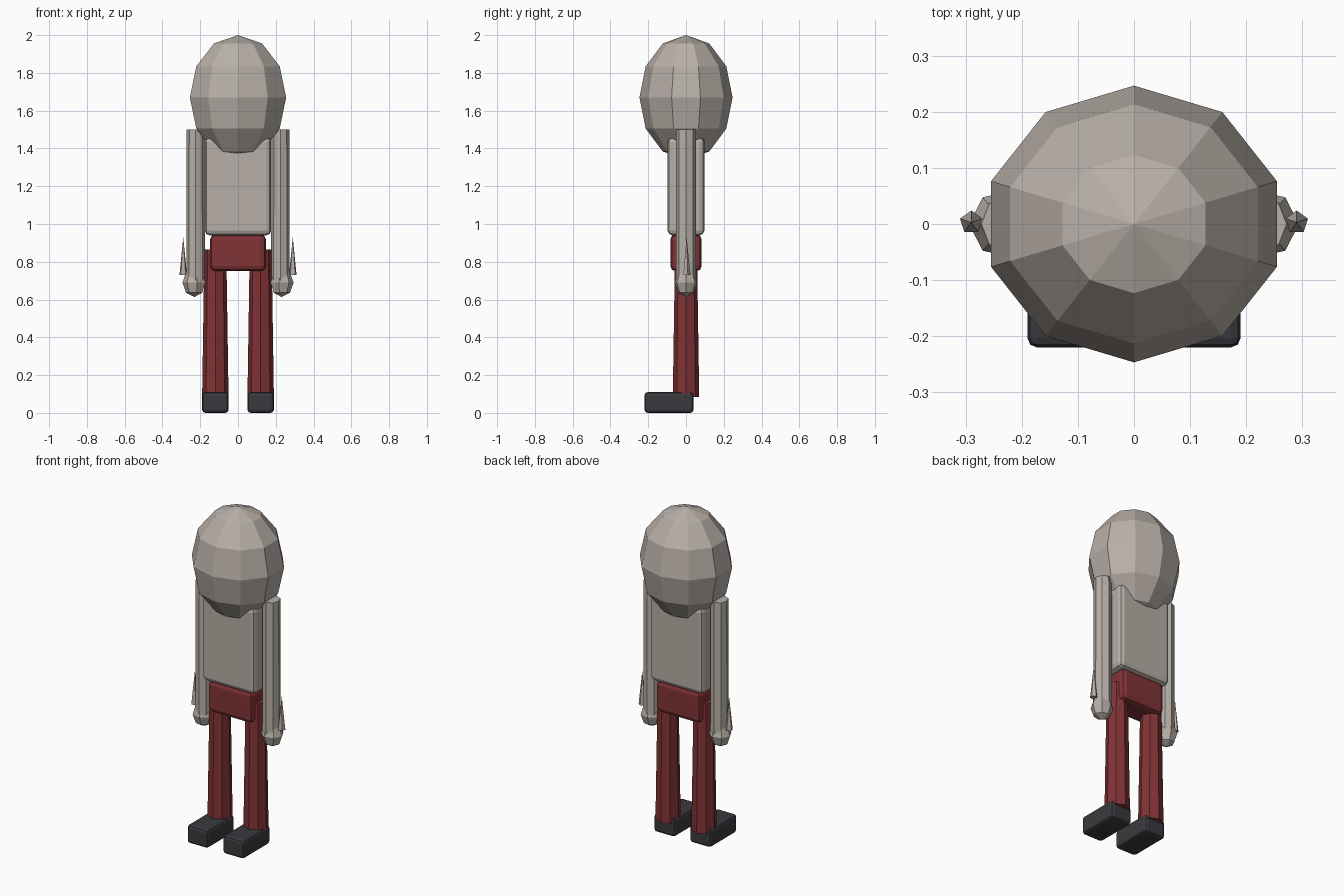
import bpy
import bmesh
from math import sin, cos, pi

cube = bpy.data.objects.get("Cube")
if cube:
    bpy.data.objects.remove(cube, do_unlink=True)


def material(name, rgb):
    m = bpy.data.materials.new(name)
    m.use_nodes = True
    color = (*rgb, 1)
    m.diffuse_color = color
    bsdf = next(n for n in m.node_tree.nodes if n.type == "BSDF_PRINCIPLED")
    bsdf.inputs["Base Color"].default_value = color
    return m


skin = material("warm grey", (0.48, 0.43, 0.39))
cloth = material("dark red", (0.22, 0.033, 0.036))
leather = material("charcoal", (0.042, 0.042, 0.049))


def finish(name, bm, mat):
    bmesh.ops.recalc_face_normals(bm, faces=bm.faces)
    mesh = bpy.data.meshes.new(name)
    bm.to_mesh(mesh)
    bm.free()
    mesh.materials.append(mat)
    obj = bpy.data.objects.new(name, mesh)
    bpy.context.collection.objects.link(obj)
    return obj


def lathe(name, mat, center, profile, sides, start=0.0, squash=1.0):
    """Faceted solid from (radius, height) pairs; zero radius makes a pole."""
    bm = bmesh.new()
    cx, cy = center
    rings = []
    for r, z in profile:
        angles = [start + 2 * pi * i / sides for i in range(sides if r else 1)]
        rings.append([bm.verts.new((cx + r * cos(a), cy + r * squash * sin(a), z))
                      for a in angles])
    for low, high in zip(rings, rings[1:]):
        for i in range(sides):
            j = (i + 1) % sides
            corners = [low[i % len(low)], low[j % len(low)],
                       high[j % len(high)], high[i % len(high)]]
            bm.faces.new(list(dict.fromkeys(corners)))
    for ring in (rings[0], rings[-1]):
        if len(ring) > 1:
            bm.faces.new(ring)
    return finish(name, bm, mat)


def ball(name, mat, center, z, radius, height, sides, rings, start=0.0, squash=1.0):
    steps = [pi * i / rings for i in range(rings + 1)]
    profile = [(0 if i in (0, rings) else radius * sin(t), z - height * cos(t))
               for i, t in enumerate(steps)]
    return lathe(name, mat, center, profile, sides, start, squash)


def box(name, mat, low, high, bevel):
    bm = bmesh.new()
    bmesh.ops.create_cube(bm, size=1)
    for v in bm.verts:
        v.co = [(a + b) / 2 + c * (b - a) for a, b, c in zip(low, high, v.co)]
    obj = finish(name, bm, mat)
    mod = obj.modifiers.new("Rounded edges", "BEVEL")
    mod.width = bevel
    mod.segments = 2
    return obj


# Head and body
ball("head", skin, (0, 0), 1.67, 0.268, 0.33, 10, 6, pi / 2, 0.92)
box("torso", skin, (-0.175, -0.097, 0.94), (0.175, 0.097, 1.46), 0.025)
box("pelvis", cloth, (-0.148, -0.083, 0.75), (0.148, 0.083, 0.945), 0.028)

# Limbs on both sides
for side, s in (("left", 1), ("right", -1)):
    facing = 0 if s > 0 else pi
    lathe(side + "_arm", skin, (s * 0.224, 0),
          [(0.05, 0.7), (0.048, 1.5)], 8, facing, 1.08)
    ball(side + "_hand", skin, (s * 0.23, 0), 0.69, 0.064, 0.076, 7, 4, facing, 0.95)
    lathe(side + "_thumb", skin, (s * 0.29, 0.003),
          [(0.021, 0.73), (0, 0.93)], 5, pi / 2)
    lathe(side + "_leg", cloth, (s * 0.12, 0),
          [(0.07, 0.085), (0.058, 0.865)], 8)
    box(side + "_shoe", leather, (s * 0.12 - 0.07, -0.22, 0),
        (s * 0.12 + 0.07, 0.04, 0.11), 0.017)
